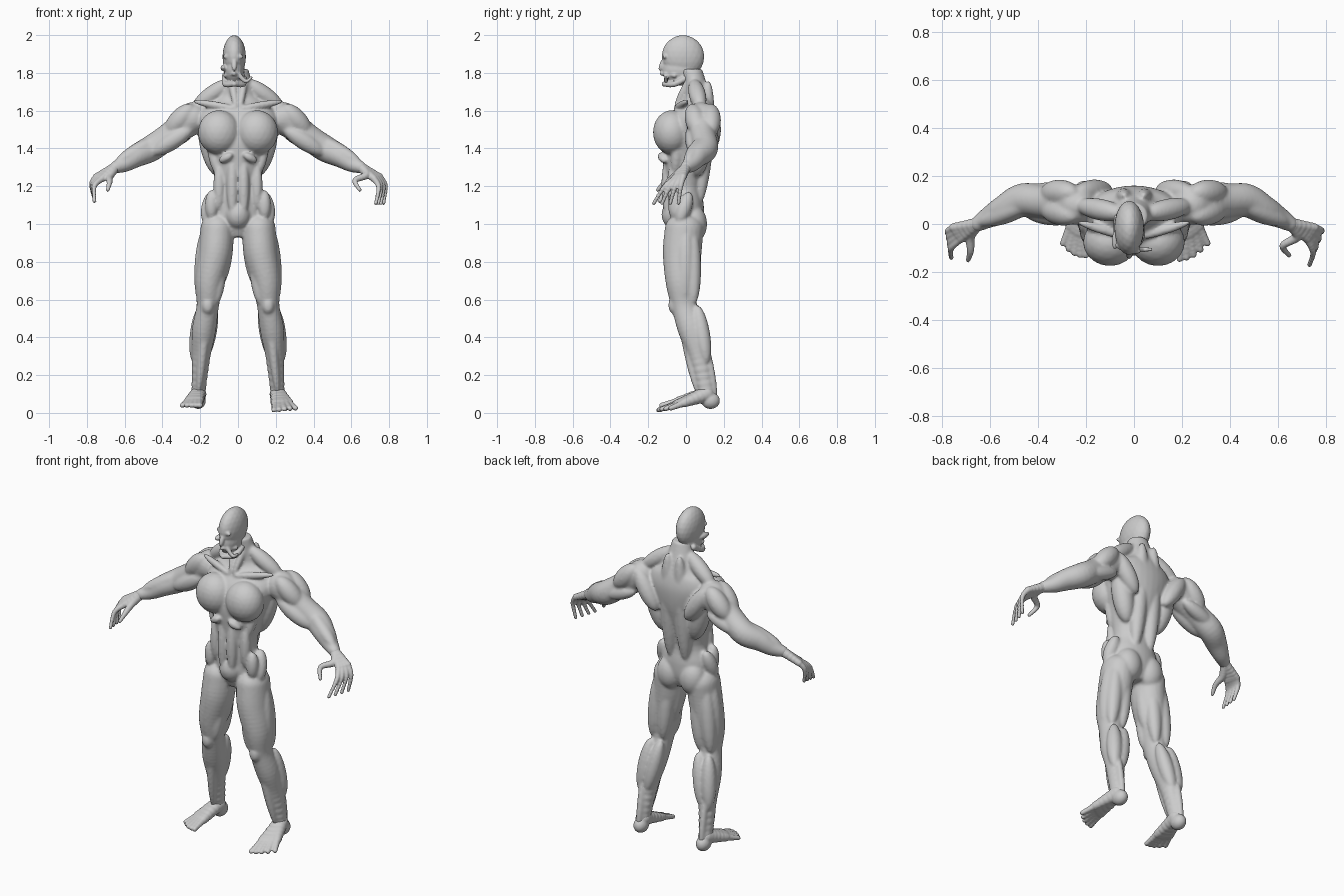
import bpy
import bmesh
import math
from mathutils import Vector, Matrix

default_cube = bpy.data.objects.get("Cube")
if default_cube:
    bpy.data.objects.remove(default_cube, do_unlink=True)

clay = bpy.data.materials.new("clay_grey")
clay.use_nodes = True
grey = (0.6, 0.6, 0.6, 1)
clay.diffuse_color = grey
clay.node_tree.nodes["Principled BSDF"].inputs["Base Color"].default_value = grey

OUT, BACK, UP = Vector((1, 0, 0)), Vector((0, 1, 0)), Vector((0, 0, 1))
IN, FRONT, DOWN = -OUT, -BACK, -UP

# Unit ball reused by every rounded mass
ball = bmesh.new()
bmesh.ops.create_icosphere(ball, subdivisions=3, radius=1)
ball.verts.index_update()
ball_points = [vert.co.copy() for vert in ball.verts]
ball_faces = [[vert.index for vert in face.verts] for face in ball.faces]
ball.free()


def smooth_path(rows, steps):
    """Catmull-Rom interpolation through rows of any length."""
    rows = [Vector(row) for row in rows]
    padded = [rows[0]] + rows + [rows[-1]]
    result = []
    for before, start, end, after in zip(padded, padded[1:], padded[2:], padded[3:]):
        leaving, arriving, offset = (end - before) / 2, (after - start) / 2, end - start
        for step in range(steps):
            t = step / steps
            quadratic = offset * 3 - leaving * 2 - arriving
            cubic = leaving + arriving - offset * 2
            result.append(start + (leaving + (quadratic + cubic * t) * t) * t)
    return result + [rows[-1]]


def loft(bm, rings, segments=32):
    """Closed upright skin over rings of (height, depth position, width, depth)."""
    loops = []
    for height, middle, width, depth in smooth_path(rings, 4):
        angles = [math.tau * k / segments for k in range(segments)]
        loops.append([bm.verts.new((width * math.cos(a), middle + depth * math.sin(a), height))
                      for a in angles])
    for lower, upper in zip(loops, loops[1:]):
        for k in range(segments):
            bm.faces.new((lower[k - 1], lower[k], upper[k], upper[k - 1]))
    bm.faces.new(loops[0][::-1])
    bm.faces.new(loops[-1])


def blob(bm, centre, radii, side=1, turn=Matrix.Identity(4)):
    """Ellipsoid mass."""
    place = Matrix.Translation((centre[0] * side, centre[1], centre[2]))
    place = place @ turn @ Matrix.Diagonal((*radii, 1))
    verts = [bm.verts.new(place @ point) for point in ball_points]
    for face in ball_faces:
        bm.faces.new([verts[index] for index in face])


def muscle(bm, start, end, radius, side=1):
    """Spindle stretched between two attachment points."""
    direction = end - start
    direction.x *= side
    turn = direction.to_track_quat("Z", "Y").to_matrix().to_4x4()
    blob(bm, (start + end) / 2, (radius, radius, direction.length / 2), side, turn)


def limb(bm, rows, depth=1, side=1):
    """Bent rod through rows of (x, y, z, radius)."""
    for *centre, radius in smooth_path(rows, 6):
        blob(bm, centre, (radius, radius * depth, radius), side)


def strand(bm, points, thick, thin, side=1):
    """Evenly tapered limb."""
    last = len(points) - 1
    limb(bm, [(*point, thick + (thin - thick) * i / last) for i, point in enumerate(points)],
         side=side)


def finish(bm, name, voxel, rounds):
    """Fuse the masses into one smooth skin."""
    mesh = bpy.data.meshes.new(name)
    bm.to_mesh(mesh)
    bm.free()
    mesh.materials.append(clay)
    part = bpy.data.objects.new(name, mesh)
    bpy.context.collection.objects.link(part)
    fuse = part.modifiers.new("fuse", "REMESH")
    fuse.mode = "VOXEL"
    fuse.voxel_size = voxel
    fuse.use_smooth_shade = True
    relax = part.modifiers.new("relax", "SMOOTH")
    relax.factor = 0.5
    relax.iterations = rounds


# Landmarks of the left half
neck = Vector((.04, .04, 1.76))
collar = Vector((.01, -.06, 1.61))
shoulder = Vector((.24, .08, 1.56))
elbow = Vector((.46, .1, 1.4))
wrist = Vector((.65, 0, 1.3))
rib = Vector((.15, 0, 1.4))
waist = Vector((.1, 0, 1.25))
navel = Vector((.03, -.1, 1.2))
pelvis = Vector((.14, -.04, 1.1))
hip = Vector((.12, 0, 1))
knee = Vector((.16, -.01, .57))
ankle = Vector((.21, .11, .1))

# Core shapes of trunk, arm and leg
trunk = [(.93, 0, .05, .06), (1, 0, .13, .09), (1.09, 0, .145, .095), (1.2, -.01, .12, .095),
         (1.35, 0, .15, .125), (1.45, .01, .185, .14), (1.55, .03, .21, .13),
         (1.62, .05, .18, .1), (1.68, .06, .1, .07), (1.82, .03, .055, .055)]
arm = [(*shoulder, .085), (.36, .09, 1.47, .07), (*elbow, .07), (.54, .06, 1.36, .06),
       (.6, .03, 1.32, .045), (*wrist, .032)]
leg = [(.11, -.01, .97, .09), (.12, -.02, .85, .09), (.15, -.02, .7, .078), (*knee, .06),
       (.18, .03, .44, .064), (.195, .07, .3, .05), (*ankle, .038)]

# Muscles: start, end, thickness
deltoid_end = elbow + IN * .08 + UP * .07
muscles = {
    "trapezius": (neck, shoulder + UP * .05, .045),
    "neck_cord": (collar, neck + UP * .05, .02),
    "collarbone": (collar, shoulder + UP * .09 + FRONT * .07, .02),
    "latissimus": (shoulder + IN * .06, waist + BACK * .06, .06),
    "shoulder_blade": (rib + BACK * .14 + IN * .05, shoulder + UP * .06 + BACK * .05, .05),
    "spine_column": (neck + BACK * .08, hip + IN * .07 + BACK * .07 + UP * .1, .05),
    "rib_arch": (navel + UP * .17 + FRONT * .04, waist + FRONT * .11 + UP * .08, .022),
    "abdominal": (navel + UP * .16, navel + DOWN * .16, .03),
    "oblique": (waist + FRONT * .07 + UP * .08, waist + FRONT * .07 + DOWN * .17, .03),
    "serratus": (rib + UP * .05 + FRONT * .04, waist + FRONT * .06, .03),
    "hip_crest": (pelvis + UP * .08 + FRONT * .02, pelvis + DOWN * .08 + FRONT * .02, .035),
    "hip_side": (pelvis + UP * .07 + BACK * .06, pelvis + DOWN * .1 + OUT * .03, .04),
    "biceps": (shoulder + FRONT * .05 + DOWN * .05, elbow + FRONT * .045 + DOWN * .03, .048),
    "triceps": (shoulder + BACK * .06 + DOWN * .08, elbow + BACK * .03, .04),
    "forearm_top": (elbow + UP * .06 + IN * .05, wrist + UP * .02, .04),
    "forearm_under": (elbow + DOWN * .03, wrist, .04),
    "thigh_front": (hip + FRONT * .07, knee + FRONT * .05, .05),
    "thigh_outer": (hip + OUT * .045, knee + OUT * .035, .05),
    "thigh_inner": (hip + IN * .03 + FRONT * .04 + DOWN * .14, knee + IN * .04 + FRONT * .04, .04),
    "adductor": (hip + IN * .07, knee + IN * .06 + UP * .09, .045),
    "kneecap": (knee + FRONT * .05 + UP * .05, knee + FRONT * .05 + DOWN * .05, .034),
    "shin": (knee + FRONT * .03, ankle + FRONT * .05, .025),
    "heel_tendon": (ankle + UP * .26, ankle + BACK * .05 + DOWN * .05, .02)}
for name, way in (("front", FRONT), ("back", BACK)):
    muscles["deltoid_" + name] = (shoulder + UP * .07 + way * .05, deltoid_end + way * .03, .055)
for name, way in (("inner", IN), ("outer", OUT)):
    muscles["hamstring_" + name] = (hip + (way + BACK) * .03, knee + way * .035 + BACK * .05, .045)
    muscles["calf_" + name] = (knee + way * .035 + BACK * .07, ankle + way * .02 + UP * .16, .043)

# Body
body = bmesh.new()
loft(body, trunk)
blob(body, (0, -.055, 1.05), (.07, .075, .08))
for side in (1, -1):
    limb(body, arm, side=side)
    limb(body, leg, depth=1.15, side=side)
    blob(body, (.1, -.075, 1.485), (.112, .1, .118), side)
    blob(body, hip + IN * .045 + BACK * .04, (.078, .072, .1), side)
    for start, end, radius in muscles.values():
        muscle(body, start, end, radius, side)
finish(body, "body", .008, 5)


def make_hand(name, side, index_tip, little_tip, thumb):
    hand = bmesh.new()
    index_knuckle, little_knuckle = Vector((.72, -.06, 1.24)), Vector((.75, -.015, 1.25))
    for i in range(4):
        knuckle = index_knuckle.lerp(little_knuckle, i / 3)
        tip = Vector(index_tip).lerp(Vector(little_tip), i / 3)
        bend = knuckle.lerp(tip, .5) + (OUT + UP) * .02
        strand(hand, [wrist, knuckle], .028, .019, side)
        strand(hand, [knuckle, bend, tip], .017, .01, side)
    strand(hand, [wrist, *thumb], .026, .01, side)
    finish(hand, name, .005, 3)


def make_foot(name, side, big_toe, little_toe):
    foot = bmesh.new()
    blob(foot, ankle + BACK * .02 + DOWN * .035, (.04, .05, .045), side)
    for i in range(5):
        tip = Vector(big_toe).lerp(Vector(little_toe), i / 4)
        tip += FRONT * math.sin(math.pi * i / 4) * .015
        knuckle = tip.lerp(ankle, .38)
        strand(foot, [ankle, knuckle], .043, .024, side)
        strand(foot, [knuckle, tip], .02, .014, side)
    finish(foot, name, .006, 4)


# Hands and feet: the two sides are posed differently
make_hand("left_hand", 1, (.73, -.17, 1.11), (.77, -.04, 1.11),
          [(.68, -.05, 1.26), (.62, -.09, 1.23), (.645, -.13, 1.18)])
make_hand("right_hand", -1, (.76, -.14, 1.12), (.76, -.05, 1.13),
          [(.68, -.05, 1.25), (.68, -.11, 1.22), (.69, -.15, 1.18)])
make_foot("left_foot", 1, (.19, -.145, .015), (.305, -.08, .025))
make_foot("right_foot", -1, (.2, -.13, .04), (.295, -.08, .04))

# Head with brow, nose, cheek, bare jaw, teeth ridge and a loose tusk
head = bmesh.new()
crown = Vector((-.02, -.016, 1.886))
chin = crown + FRONT * .1 + DOWN * .145
blob(head, crown, (.062, .113, .114))
blob(head, crown + DOWN * .07 + FRONT * .01, (.055, .1, .085))
muscle(head, crown + IN * .06 + FRONT * .07, crown + OUT * .05 + FRONT * .1, .018)
muscle(head, crown + FRONT * .09, crown + FRONT * .125 + DOWN * .075, .015)
muscle(head, crown + IN * .06 + FRONT * .09 + DOWN * .06, crown + IN * .05 + DOWN * .06, .017)
for way in (IN, OUT):
    hinge = crown + way * .047 + DOWN * .1
    strand(head, [hinge + BACK * .04, hinge + FRONT * .045 + DOWN * .045, chin], .018, .014)
    strand(head, [hinge + FRONT * .045, chin + UP * .055 + FRONT * .012], .012, .011)
tusk = crown + OUT * .06 + FRONT * .09 + DOWN * .13
strand(head, [tusk + (IN + UP) * .04, tusk, tusk + OUT * .03 + UP * .02], .014, .008)
finish(head, "head", .005, 4)
